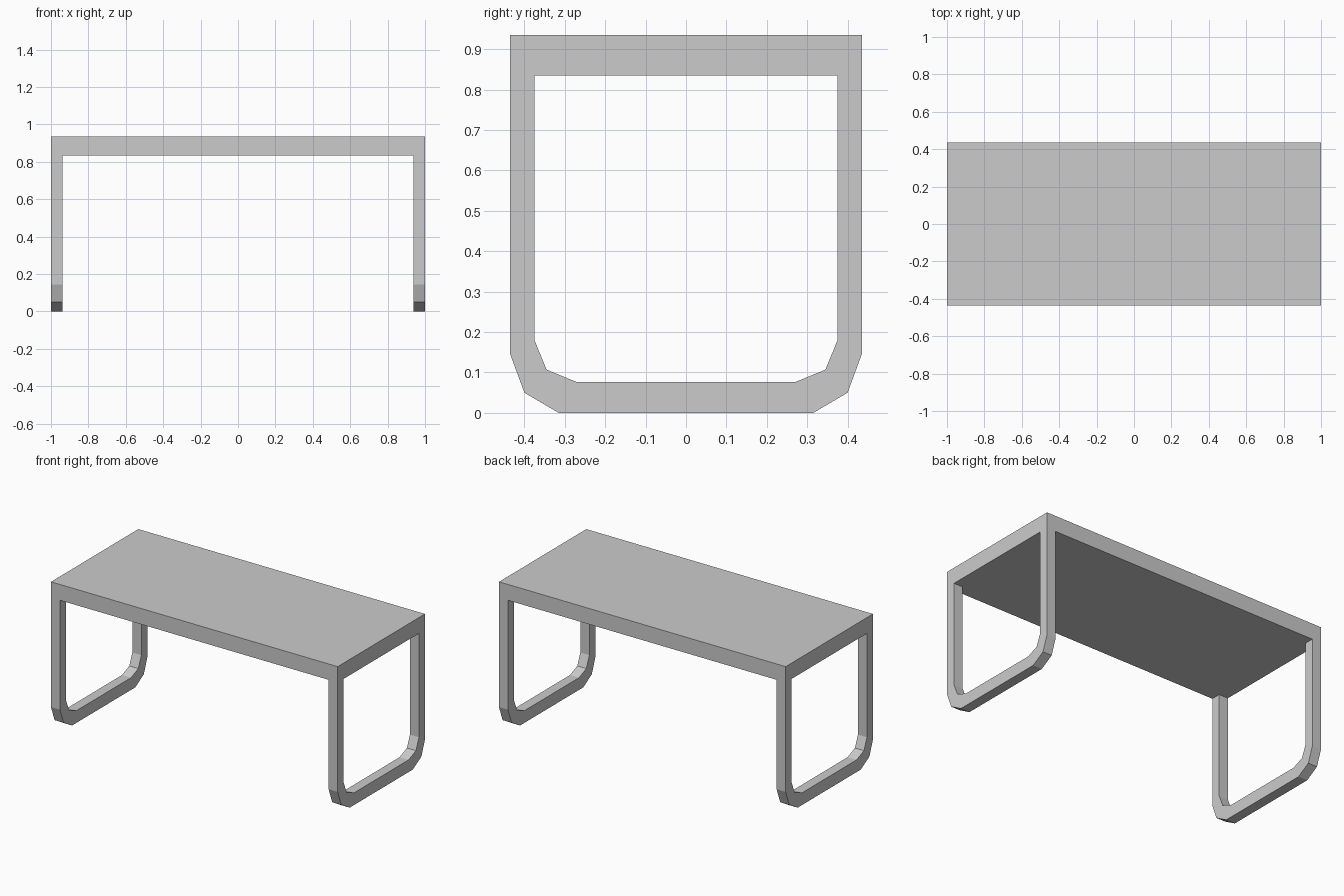
import bpy
import bmesh

if "Cube" in bpy.data.objects:
    bpy.data.objects.remove(bpy.data.objects["Cube"])

HALF_X, HALF_Y = 1.0, 0.435
TOP_Z, UNDER_Z = 0.935, 0.835
LEG_X = 0.937

# Half of the leg loop: outer and inner (y, z) paths, top to bottom
OUTER = [(HALF_Y, UNDER_Z), (HALF_Y, 0.145), (0.40, 0.05), (0.315, 0.0)]
INNER = [(0.375, UNDER_Z), (0.375, 0.18), (0.345, 0.107), (0.272, 0.077)]


def mirrored(path):
    return path + [(-y, z) for y, z in reversed(path)]


def finish(name, bm):
    bmesh.ops.recalc_face_normals(bm, faces=bm.faces)
    mesh = bpy.data.meshes.new(name)
    bm.to_mesh(mesh)
    bm.free()
    obj = bpy.data.objects.new(name, mesh)
    bpy.context.collection.objects.link(obj)
    return obj


def tabletop():
    bm = bmesh.new()
    bmesh.ops.create_cube(bm, size=1)
    bmesh.ops.scale(bm, vec=(2 * HALF_X, 2 * HALF_Y, TOP_Z - UNDER_Z), verts=bm.verts)
    bmesh.ops.translate(bm, vec=(0, 0, (TOP_Z + UNDER_Z) / 2), verts=bm.verts)
    return finish("tabletop", bm)


def leg_loop(name, side):
    # Strip of quads between the two paths, extruded to the leg's width
    bm = bmesh.new()
    outer, inner = ([bm.verts.new((side * HALF_X, y, z)) for y, z in mirrored(p)]
                    for p in (OUTER, INNER))
    for i in range(len(outer) - 1):
        bm.faces.new((outer[i], outer[i + 1], inner[i + 1], inner[i]))
    ext = bmesh.ops.extrude_face_region(bm, geom=bm.faces[:], use_keep_orig=True)
    moved = [v for v in ext["geom"] if isinstance(v, bmesh.types.BMVert)]
    bmesh.ops.translate(bm, vec=(-side * (HALF_X - LEG_X), 0, 0), verts=moved)
    return finish(name, bm)


tabletop()
leg_loop("left_leg_loop", -1)
leg_loop("right_leg_loop", 1)
